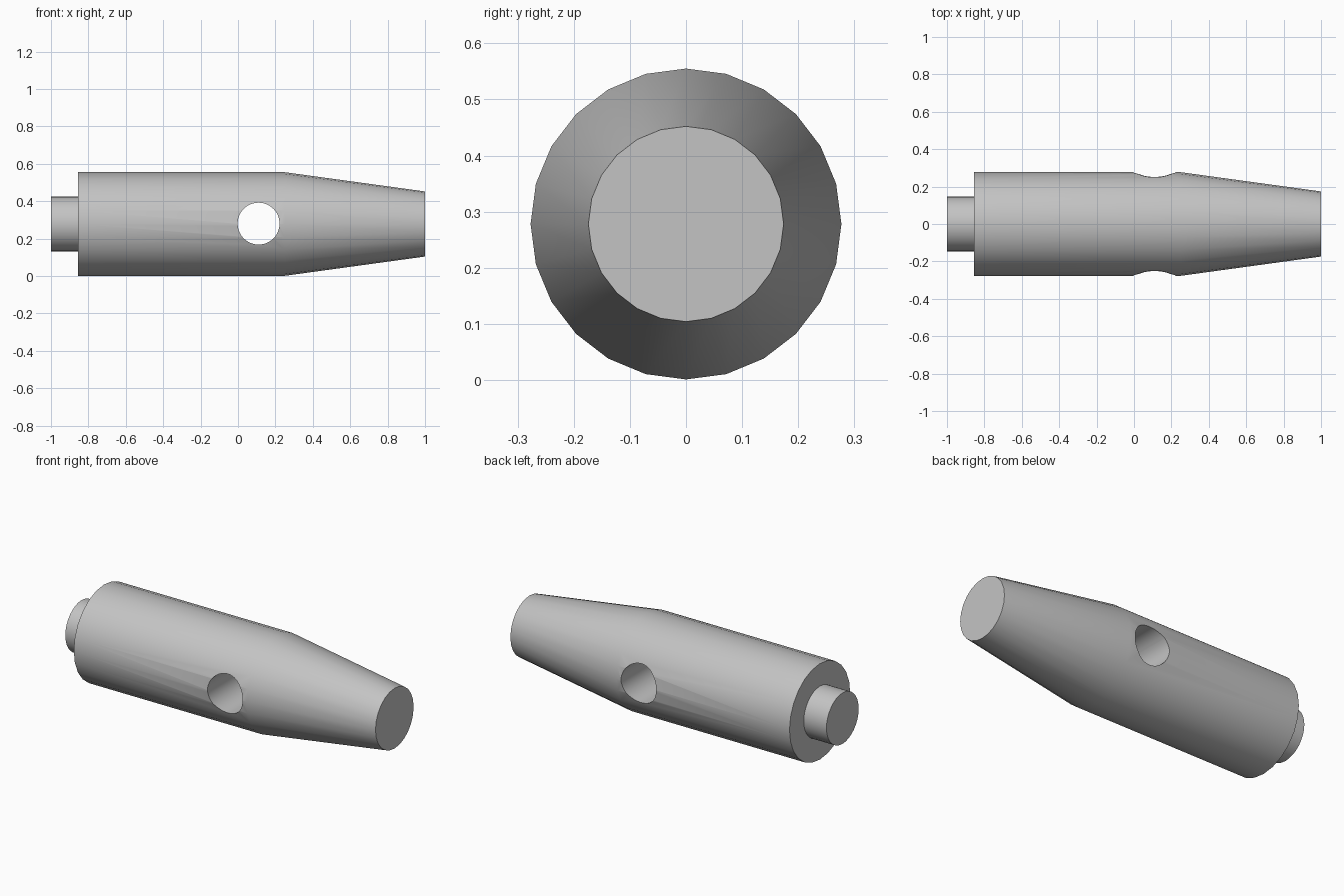
import bpy
import math

cube = bpy.data.objects.get("Cube")
if cube:
    bpy.data.objects.remove(cube, do_unlink=True)

AXIS_Z = 0.278

# Single grey metal colour
metal = bpy.data.materials.new("grey metal")
metal.use_nodes = True
colour = (0.55, 0.55, 0.55, 1)
metal.diffuse_color = colour
metal.node_tree.nodes["Principled BSDF"].inputs["Base Color"].default_value = colour


def lathe(name, profile, sides):
    """Turn (x, radius) pairs around the long axis and cap both ends."""
    verts = [(x, r * math.sin(math.tau * i / sides),
              AXIS_Z + r * math.cos(math.tau * i / sides))
             for x, r in profile for i in range(sides)]
    faces = []
    for ring in range(len(profile) - 1):
        a, b = ring * sides, (ring + 1) * sides
        for i in range(sides):
            j = (i + 1) % sides
            faces.append((a + j, a + i, b + i, b + j))
    last = (len(profile) - 1) * sides
    faces.append(tuple(range(sides)))
    faces.append(tuple(reversed(range(last, last + sides))))
    mesh = bpy.data.meshes.new(name)
    mesh.from_pydata(verts, [], faces)
    # Outward normals
    import bmesh
    bm = bmesh.new()
    bm.from_mesh(mesh)
    bmesh.ops.recalc_face_normals(bm, faces=bm.faces)
    bm.to_mesh(mesh)
    bm.free()
    mesh.materials.append(metal)
    obj = bpy.data.objects.new(name, mesh)
    bpy.context.collection.objects.link(obj)
    return obj


# Barrel with tapered nose, and the end stud
body = lathe("tapered_body", [(-0.855, 0.277), (0.25, 0.277), (1, 0.174)], 24)
stud = lathe("end_stud", [(-1, 0.147), (-0.84, 0.147)], 32)

# Cross hole through the barrel
bpy.ops.mesh.primitive_cylinder_add(vertices=48, radius=0.112, depth=1,
                                    location=(0.11, 0, 0.28),
                                    rotation=(math.pi / 2, 0, 0))
cutter = bpy.context.object
cutter.name = "cross_hole_cutter"
cutter.data.materials.append(metal)
hole = body.modifiers.new("cross hole", "BOOLEAN")
hole.operation = "DIFFERENCE"
hole.solver = "EXACT"
hole.object = cutter

# Bake the hole, then drop the cutter
bpy.ops.object.select_all(action="DESELECT")
body.select_set(True)
bpy.context.view_layer.objects.active = body
bpy.ops.object.modifier_apply(modifier=hole.name)
bpy.data.objects.remove(cutter, do_unlink=True)

# Smooth shading with sharp rims
stud.select_set(True)
bpy.ops.object.shade_smooth_by_angle(angle=math.radians(30))
